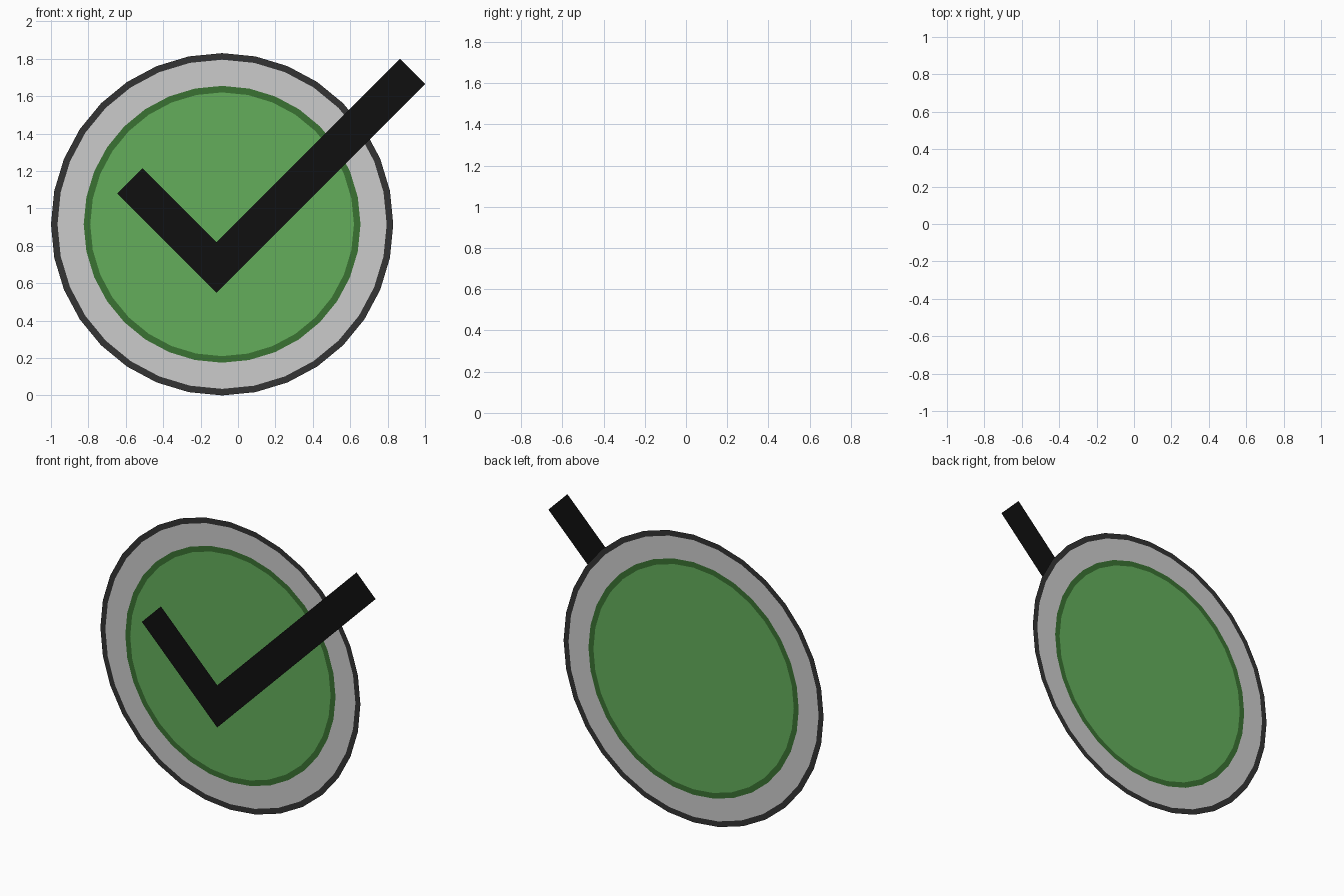
import bpy, bmesh
from math import cos, sin, tau

if "Cube" in bpy.data.objects:
    bpy.data.objects.remove(bpy.data.objects["Cube"])

SIDES = 32
CX, CZ = -0.085, 0.915      # disc centre
BACK, FRONT = 0.045, -0.045  # depth of the disc plane and of the tick plane


def finish(name, bm, color=None):
    mesh = bpy.data.meshes.new(name)
    bm.to_mesh(mesh)
    bm.free()
    obj = bpy.data.objects.new(name, mesh)
    bpy.context.collection.objects.link(obj)
    if color:
        mat = bpy.data.materials.new(name)
        mat.diffuse_color = (*color, 1)
        mat.use_nodes = True
        mat.node_tree.nodes["Principled BSDF"].inputs["Base Color"].default_value = mat.diffuse_color
        mesh.materials.append(mat)
    return obj


def loop(bm, radius):
    return [bm.verts.new((CX + radius * cos(tau * i / SIDES), BACK,
                          CZ + radius * sin(tau * i / SIDES))) for i in range(SIDES)]


def ring(name, outer, inner, color=None):
    bm = bmesh.new()
    a, b = loop(bm, outer), loop(bm, inner)
    for i in range(SIDES):
        j = (i + 1) % SIDES
        bm.faces.new((a[i], a[j], b[j], b[i]))
    finish(name, bm, color)


# Flat concentric bands, all in one plane
ring("outer_outline", 0.915, 0.88, (0.033, 0.033, 0.033))
ring("grey_band", 0.88, 0.74)
ring("inner_outline", 0.74, 0.705, (0.042, 0.168, 0.032))

# Green centre
bm = bmesh.new()
bm.faces.new(loop(bm, 0.705))
finish("green_centre", bm, (0.125, 0.42, 0.105))

# Check mark: two mitred flat strokes floating in front of the disc
bm = bmesh.new()
points = [(-0.645, 1.08), (-0.115, 0.55), (1.0, 1.665),
          (0.866, 1.799), (-0.115, 0.818), (-0.511, 1.214)]
v = [bm.verts.new((x, FRONT, z)) for x, z in points]
bm.faces.new((v[0], v[1], v[4], v[5]))
bm.faces.new((v[1], v[2], v[3], v[4]))
finish("check_mark", bm, (0.005, 0.005, 0.005))
